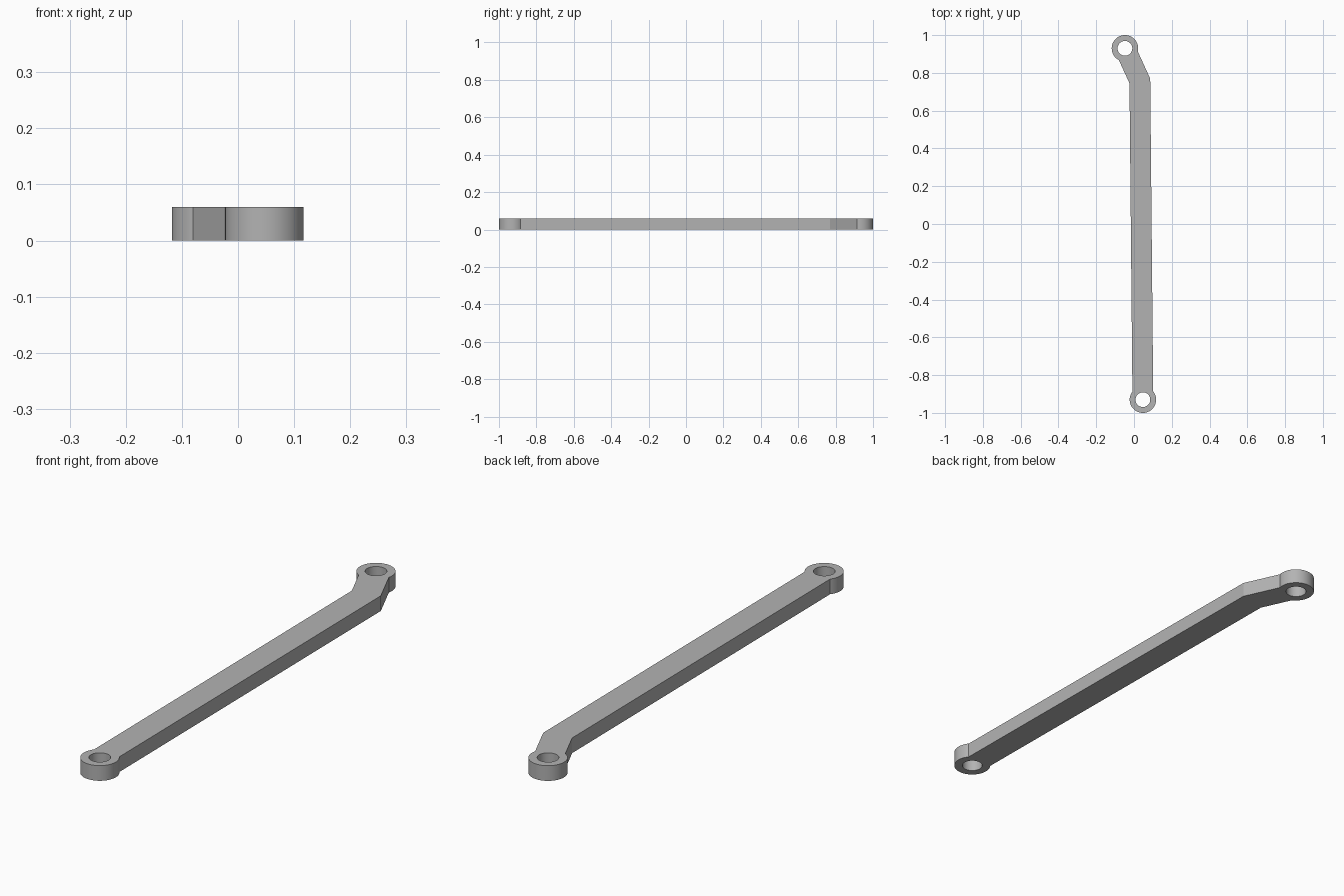
import bpy, bmesh, math
from mathutils import Vector

cube = bpy.data.objects.get("Cube")
if cube:
    bpy.data.objects.remove(cube, do_unlink=True)

HEIGHT = 0.06
HALF_WIDTH = 0.055
EYE_RADIUS, HOLE_RADIUS = 0.07, 0.039
SEGMENTS = 64
rear, bend, front = Vector((-0.048, 0.93)), Vector((0.031, 0.757)), Vector((0.047, -0.93))


def arc(center, radius, start, sweep, count):
    return [center + radius * Vector((math.cos(start + sweep * i / count),
                                      math.sin(start + sweep * i / count)))
            for i in range(count + 1)]


def eye_arc(center, toward):
    # Open arc round an eye, leaving a gap where the arm joins
    d = toward - center
    gap = math.asin(HALF_WIDTH / EYE_RADIUS)
    return arc(center, EYE_RADIUS, math.atan2(d.y, d.x) + gap,
               2 * math.pi - 2 * gap, SEGMENTS)


# Mitred corner offset at the bend
d1, d2 = (bend - rear).normalized(), (front - bend).normalized()
left1, left2 = Vector((-d1.y, d1.x)), Vector((-d2.y, d2.x))
miter = (left1 + left2).normalized()
miter *= HALF_WIDTH / miter.dot(left1)

# Outer outline, counter-clockwise, then the two pin holes
outline = eye_arc(rear, bend) + [bend - miter] + eye_arc(front, bend) + [bend + miter]
loops = [outline] + [arc(c, HOLE_RADIUS, 0, 2 * math.pi, SEGMENTS)[:-1]
                     for c in (rear, front)]

# Filled flat curve extruded to the link thickness
curve = bpy.data.curves.new("link_profile", 'CURVE')
curve.dimensions = '2D'
curve.fill_mode = 'BOTH'
curve.extrude = HEIGHT / 2
for pts in loops:
    spline = curve.splines.new('POLY')
    spline.points.add(len(pts) - 1)
    for p, co in zip(spline.points, pts):
        p.co = (co.x, co.y, 0, 1)
    spline.use_cyclic_u = True
helper = bpy.data.objects.new("link_profile", curve)
bpy.context.collection.objects.link(helper)
bpy.context.view_layer.update()
mesh = bpy.data.meshes.new_from_object(
    helper.evaluated_get(bpy.context.evaluated_depsgraph_get()))
bpy.data.objects.remove(helper, do_unlink=True)

# Weld, lift onto the ground and merge the flat caps
bm = bmesh.new()
bm.from_mesh(mesh)
bmesh.ops.remove_doubles(bm, verts=bm.verts, dist=0.0001)
bmesh.ops.translate(bm, verts=bm.verts, vec=(0, 0, HEIGHT / 2))
bmesh.ops.recalc_face_normals(bm, faces=bm.faces)
bm.to_mesh(mesh)
bm.free()

# Plain grey metal
grey = bpy.data.materials.new("grey_metal")
grey.use_nodes = True
color = (0.45, 0.45, 0.45, 1)
grey.diffuse_color = color
grey.node_tree.nodes["Principled BSDF"].inputs["Base Color"].default_value = color
mesh.materials.clear()
mesh.materials.append(grey)

link = bpy.data.objects.new("link_arm", mesh)
bpy.context.collection.objects.link(link)
bpy.ops.object.select_all(action='DESELECT')
link.select_set(True)
bpy.context.view_layer.objects.active = link
bpy.ops.object.shade_smooth_by_angle(angle=math.radians(20))
